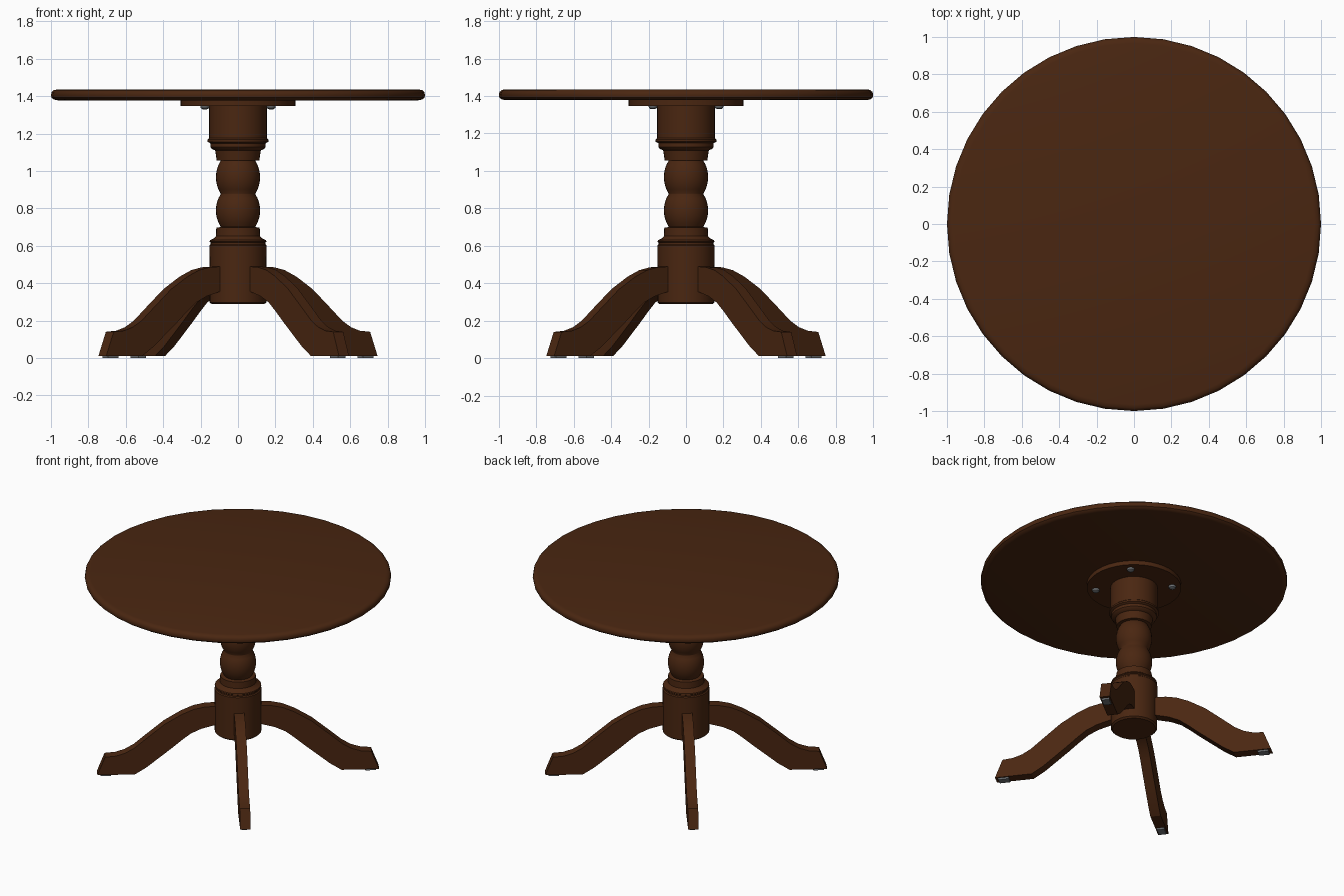
import bpy, bmesh, math
from mathutils import Matrix, Vector

if "Cube" in bpy.data.objects:
    bpy.data.objects.remove(bpy.data.objects["Cube"])


def material(name, rgb):
    m = bpy.data.materials.new(name)
    m.diffuse_color = (*rgb, 1)
    m.use_nodes = True
    m.node_tree.nodes["Principled BSDF"].inputs["Base Color"].default_value = m.diffuse_color
    return m


WOOD = material("dark_brown_wood", (0.068, 0.0195, 0.0055))
METAL = material("grey_metal", (0.16, 0.17, 0.18))


def finish(bm, name, mat, smooth=None):
    bmesh.ops.recalc_face_normals(bm, faces=bm.faces)
    me = bpy.data.meshes.new(name)
    bm.to_mesh(me)
    bm.free()
    me.materials.append(mat)
    ob = bpy.data.objects.new(name, me)
    bpy.context.collection.objects.link(ob)
    if smooth:
        bpy.ops.object.select_all(action='DESELECT')
        ob.select_set(True)
        bpy.context.view_layer.objects.active = ob
        bpy.ops.object.shade_smooth_by_angle(angle=math.radians(smooth))
    return ob


def lathe(name, profile, sides, mat, centre=(0, 0), smooth=35):
    """Closed turned solid from (radius, z) points, bottom to top."""
    bm = bmesh.new()
    rings = []
    for r, z in profile:
        rings.append([bm.verts.new((centre[0] + r * math.cos(2 * math.pi * i / sides),
                                    centre[1] + r * math.sin(2 * math.pi * i / sides), z))
                      for i in range(sides)])
    for a, b in zip(rings, rings[1:]):
        for i in range(sides):
            j = (i + 1) % sides
            bm.faces.new((a[i], a[j], b[j], b[i]))
    bm.faces.new(rings[0])
    bm.faces.new(rings[-1])
    return finish(bm, name, mat, smooth)


def ball(z0, z1, r=0.118, n=8):
    """Profile points of one turned ball between two necks."""
    out = []
    for i in range(n + 1):
        t = -1 + 2 * i / n
        out.append((r * math.sqrt(1 - (0.62 * t) ** 2), z0 + (z1 - z0) * i / n))
    return out


# Round top with softened edge
lathe("table_top", [(0.965, 1.378), (0.985, 1.382), (0.997, 1.392), (1.0, 1.407),
                    (0.996, 1.422), (0.985, 1.432), (0.965, 1.436)], 40, WOOD)

# Mounting plate under the top
lathe("mounting_plate", [(0.308, 1.348), (0.308, 1.38)], 40, WOOD)

# Turned column
lathe("column", [(0.14, 0.288), (0.152, 0.298), (0.153, 0.602), (0.146, 0.608), (0.146, 0.617),
                 (0.152, 0.622), (0.150, 0.630), (0.128, 0.640), (0.118, 0.652), (0.116, 0.697),
                 (0.098, 0.699)]
      + ball(0.702, 0.876) + ball(0.879, 1.055)
      + [(0.114, 1.057), (0.122, 1.110), (0.140, 1.118), (0.148, 1.128), (0.148, 1.148),
         (0.162, 1.156), (0.162, 1.168), (0.154, 1.175), (0.154, 1.349)], 32, WOOD)

# Curved legs: radial side profile, extruded to a plank
TOP = [(0.13, 0.49), (0.22, 0.485), (0.29, 0.47), (0.37, 0.435), (0.48, 0.368), (0.60, 0.268),
       (0.68, 0.20), (0.74, 0.165), (0.80, 0.146), (0.87, 0.14)]
BOTTOM = [(0.92, 0.012), (0.675, 0.012), (0.60, 0.06), (0.52, 0.125), (0.44, 0.19),
          (0.37, 0.25), (0.31, 0.297), (0.24, 0.33), (0.13, 0.36)]
HALF = 0.034

for k in range(4):
    turn = Matrix.Rotation(math.radians(38 + 90 * k), 4, 'Z')
    bm = bmesh.new()
    sides = [[bm.verts.new(turn @ Vector((r, s * HALF, z))) for r, z in TOP + BOTTOM]
             for s in (-1, 1)]
    n = len(sides[0])
    for ring in sides:
        bm.faces.new(ring)
    for i in range(n):
        j = (i + 1) % n
        bm.faces.new((sides[0][i], sides[0][j], sides[1][j], sides[1][i]))
    finish(bm, f"leg_{k + 1}", WOOD, 30)

    # Metal glide under the foot
    bm = bmesh.new()
    bmesh.ops.create_cube(bm, size=1, matrix=turn @ Matrix.Translation((0.865, 0, 0.007))
                          @ Matrix.Diagonal((0.07, 0.05, 0.014, 1)))
    finish(bm, f"foot_glide_{k + 1}", METAL)

    # Screw head under the mounting plate
    a = math.radians(45 + 90 * k)
    lathe(f"plate_screw_{k + 1}", [(0.012, 1.330), (0.022, 1.336), (0.026, 1.350)], 10, METAL,
          (0.25 * math.cos(a), 0.25 * math.sin(a)))
